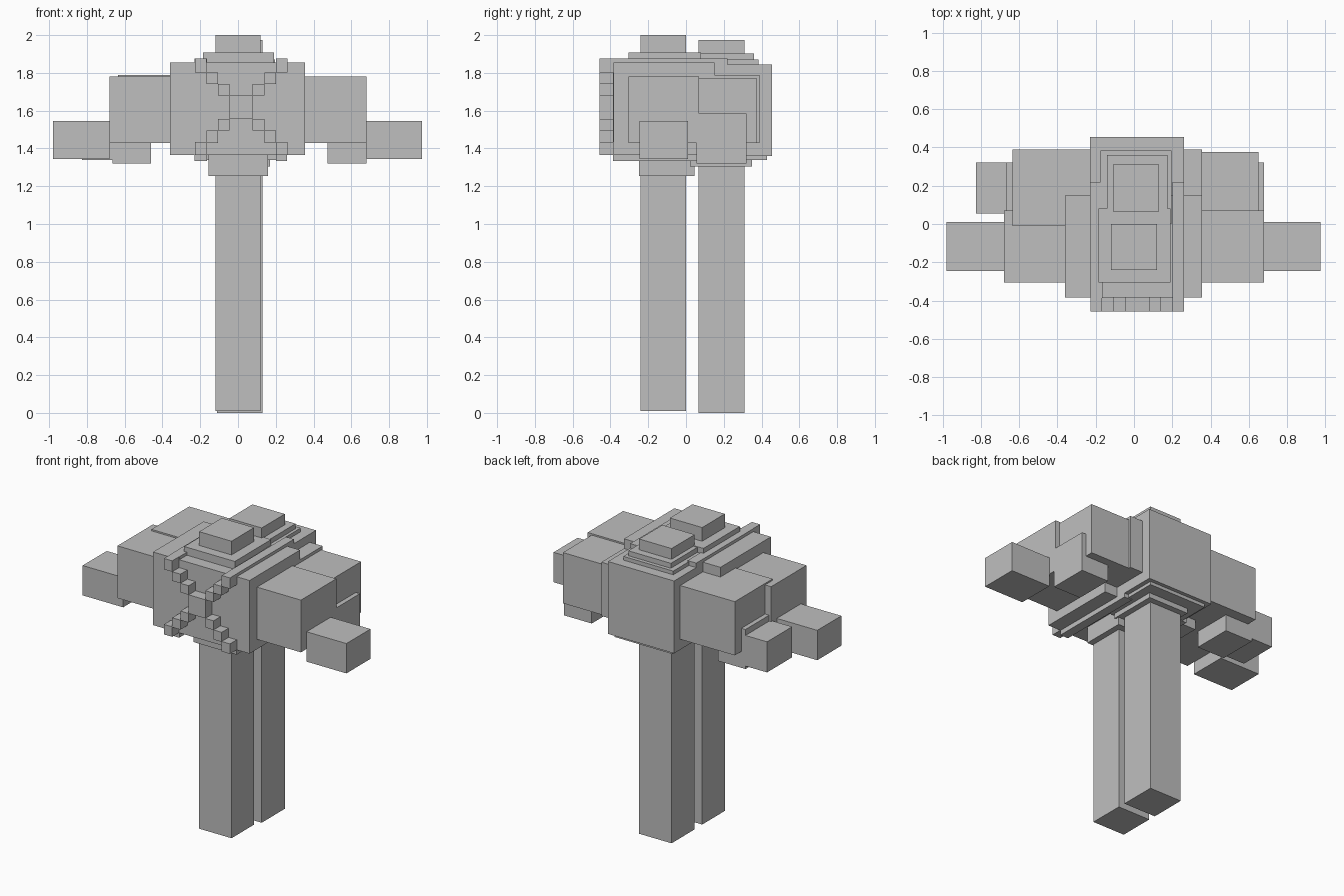
import bpy
import bmesh

cube = bpy.data.objects.get("Cube")
if cube:
    bpy.data.objects.remove(cube)

grey = bpy.data.materials.new("plain_grey")
grey.use_nodes = True
colour = (0.52, 0.52, 0.52, 1)
grey.diffuse_color = colour
grey.node_tree.nodes["Principled BSDF"].inputs["Base Color"].default_value = colour


def box(name, x, y, z):
    """Axis-aligned block from its (low, high) extent on each axis."""
    bm = bmesh.new()
    bmesh.ops.create_cube(bm, size=1)
    for v in bm.verts:
        for axis, (low, high) in enumerate((x, y, z)):
            v.co[axis] = high if v.co[axis] > 0 else low
    mesh = bpy.data.meshes.new(name)
    bm.to_mesh(mesh)
    bm.free()
    mesh.materials.append(grey)
    obj = bpy.data.objects.new(name, mesh)
    bpy.context.collection.objects.link(obj)
    return obj


# Two long handles
box("front_handle", (-0.12, 0.12), (-0.24, 0.0), (0.01, 2.0))
box("back_handle", (-0.11, 0.13), (0.065, 0.31), (0.0, 1.975))

# Front head: body, stepped arms and hanging tips
box("front_body", (-0.36, 0.355), (-0.385, 0.15), (1.365, 1.855))
box("front_arms", (-0.68, 0.68), (-0.305, 0.07), (1.43, 1.78))
for side, low, high in (("right", -0.98, -0.68), ("left", 0.68, 0.975)):
    box("front_tip_" + side, (low, high), (-0.245, 0.01), (1.345, 1.545))

# Back head: body, arms and tips
box("back_body", (-0.23, 0.26), (0.0, 0.455), (1.36, 1.845))
box("back_arm_right", (-0.635, 0.355), (-0.01, 0.39), (1.43, 1.79))
box("back_arm_left", (0.3, 0.65), (0.0, 0.375), (1.43, 1.77))
for side, low, high in (("right", -0.665, -0.46), ("left", 0.475, 0.68)):
    box("back_step_" + side, (low, high), (0.055, 0.32), (1.32, 1.585))
box("back_tip_right", (-0.825, -0.63), (0.055, 0.32), (1.34, 1.545))

# Straps over the front body
for side, low, high in (("right", -0.23, -0.165), ("left", 0.2, 0.26)):
    box("strap_" + side, (low, high), (-0.386, 0.22), (1.333, 1.875))

# Collar plates above and below each body
box("front_top_collar", (-0.185, 0.19), (-0.305, 0.08), (1.8, 1.908))
box("front_bottom_collar", (-0.155, 0.16), (-0.25, 0.045), (1.255, 1.4))
box("back_top_collar", (-0.175, 0.195), (0.0, 0.385), (1.8, 1.87))
box("back_top_plate", (-0.14, 0.175), (0.02, 0.36), (1.8, 1.903))
box("back_bottom_collar", (-0.2, 0.23), (0.0, 0.43), (1.338, 1.4))
box("back_bottom_plate", (-0.13, 0.17), (0.02, 0.35), (1.305, 1.4))

# Crossed stud pattern on the front face
depth = (-0.458, -0.38)
box("cross_centre", (-0.045, 0.078), depth, (1.555, 1.68))
step = 0.061
for i in range(3):
    near, far = i * step, (i + 1) * step
    top = 1.875 if i == 2 else 1.68 + far
    for side, span in (("right", (-0.045 - far, -0.045 - near)),
                       ("left", (0.078 + near, 0.078 + far))):
        box(f"cross_upper_{side}_{i}", span, depth, (1.68 + near, top))
        box(f"cross_lower_{side}_{i}", span, depth, (1.555 - far - 0.003 * i, 1.555 - near))
